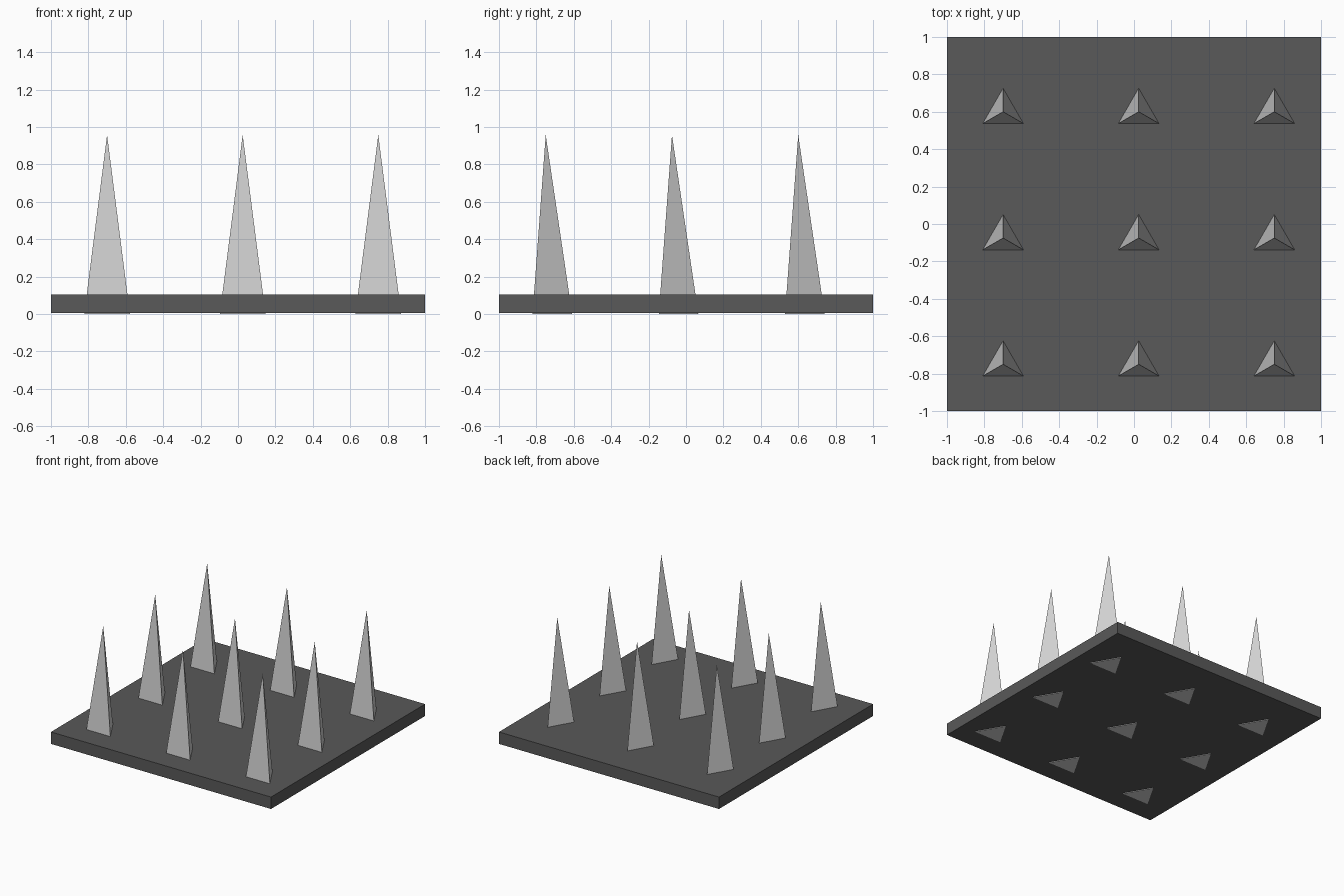
import bpy
import bmesh
from math import cos, sin, radians

cube = bpy.data.objects.get("Cube")
if cube:
    bpy.data.objects.remove(cube, do_unlink=True)


def make_material(name, grey):
    colour = (grey, grey, grey, 1.0)
    mat = bpy.data.materials.new(name)
    mat.use_nodes = True
    mat.diffuse_color = colour
    mat.node_tree.nodes["Principled BSDF"].inputs["Base Color"].default_value = colour
    return mat


def add_object(name, mesh, location):
    obj = bpy.data.objects.new(name, mesh)
    obj.location = location
    bpy.context.collection.objects.link(obj)
    return obj


dark_grey = make_material("dark grey", 0.1)
light_grey = make_material("light grey", 0.65)

# Square base plate, raised slightly so the spike bottoms show below it
PLATE_BOTTOM, PLATE_TOP = 0.005, 0.103
bm = bmesh.new()
bmesh.ops.create_cube(bm, size=1.0)
bmesh.ops.scale(bm, vec=(2.0, 2.0, PLATE_TOP - PLATE_BOTTOM), verts=bm.verts)
plate_mesh = bpy.data.meshes.new("base_plate")
bm.to_mesh(plate_mesh)
bm.free()
plate_mesh.materials.append(dark_grey)
add_object("base_plate", plate_mesh, (0, 0, (PLATE_BOTTOM + PLATE_TOP) / 2))

# Three-sided spike with one corner pointing back
RADIUS, HEIGHT = 0.141, 0.957
bm = bmesh.new()
corners = [bm.verts.new((RADIUS * cos(radians(a)), RADIUS * sin(radians(a)), 0))
           for a in (90, 210, 330)]
tip = bm.verts.new((0, 0, HEIGHT))
bm.faces.new(reversed(corners))
for i in range(3):
    bm.faces.new((corners[i], corners[(i + 1) % 3], tip))
bmesh.ops.recalc_face_normals(bm, faces=bm.faces)
spike_mesh = bpy.data.meshes.new("spike")
bm.to_mesh(spike_mesh)
bm.free()
spike_mesh.materials.append(light_grey)

# Three by three grid of spikes sharing one mesh
for row, y in zip(("front", "middle", "back"), (-0.75, -0.075, 0.60)):
    for column, x in zip(("right", "centre", "left"), (-0.70, 0.025, 0.75)):
        add_object(f"spike_{row}_{column}", spike_mesh, (x, y, 0))
